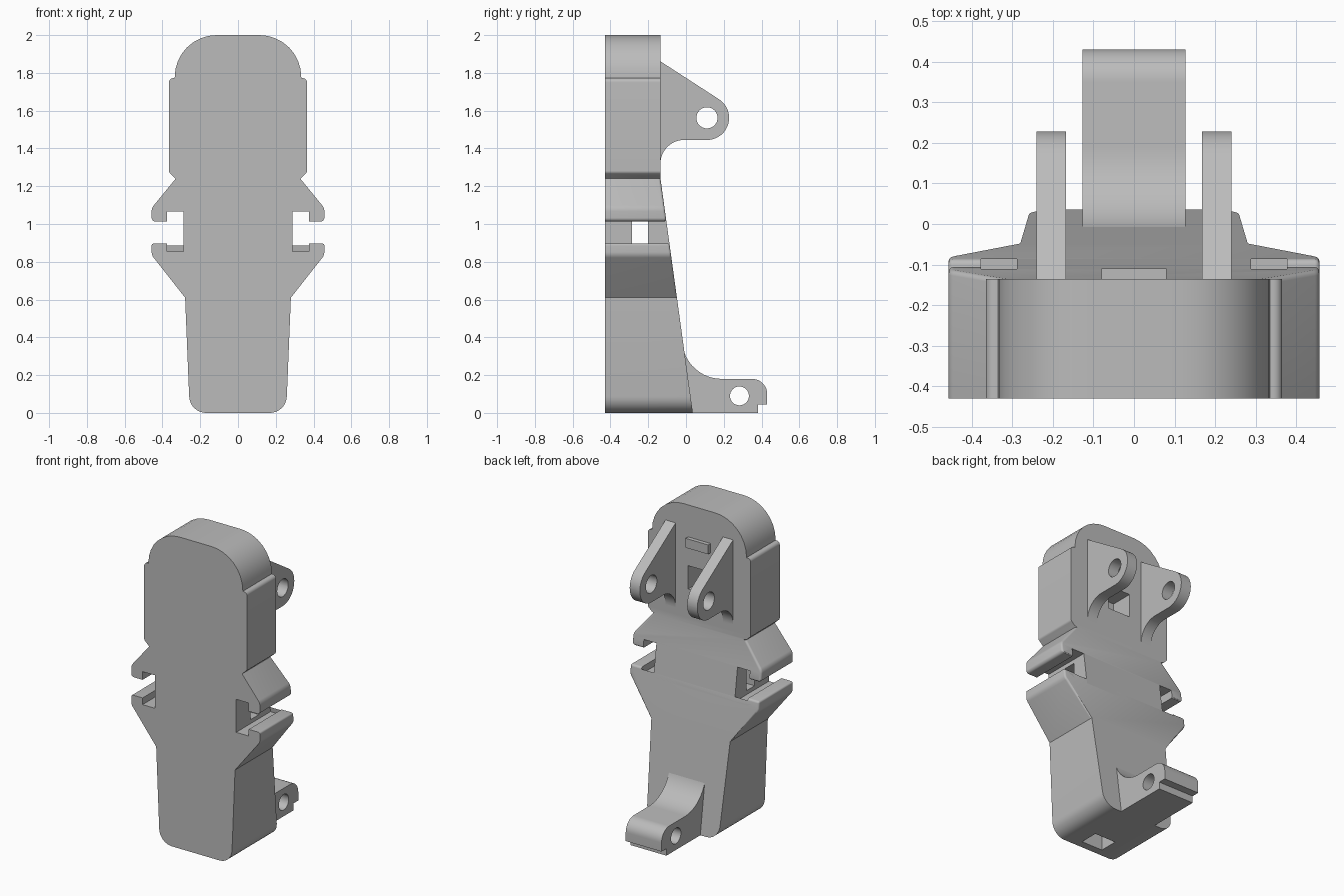
import bpy, bmesh, math
from mathutils import Vector

cube = bpy.data.objects.get("Cube")
if cube:
    bpy.data.objects.remove(cube, do_unlink=True)

grey = bpy.data.materials.new("plain grey")
grey.use_nodes = True
grey.diffuse_color = (0.5, 0.5, 0.5, 1)
grey.node_tree.nodes["Principled BSDF"].inputs["Base Color"].default_value = (0.5, 0.5, 0.5, 1)


def rounded(points, steps=8):
    """Turn corners (a, b, optional radius) into a filleted outline."""
    out = []
    for i, p in enumerate(points):
        c = Vector(p[:2])
        if len(p) < 3:
            out.append(c)
            continue
        d1 = (Vector(points[i - 1][:2]) - c).normalized()
        d2 = (Vector(points[(i + 1) % len(points)][:2]) - c).normalized()
        half, r = d1.angle(d2) / 2, p[2]
        t = r / math.tan(half)
        mid = c + (d1 + d2).normalized() * (r / math.sin(half))
        a, b = (c + d1 * t - mid).normalized(), (c + d2 * t - mid).normalized()
        out += [mid + a.slerp(b, k / steps) * r for k in range(steps + 1)]
    return out


def add_object(name, bm):
    bmesh.ops.recalc_face_normals(bm, faces=bm.faces)
    mesh = bpy.data.meshes.new(name)
    bm.to_mesh(mesh)
    bm.free()
    mesh.materials.append(grey)
    obj = bpy.data.objects.new(name, mesh)
    bpy.context.collection.objects.link(obj)
    return obj


def plate(name, outline, x0, x1):
    """Extrude a (y, z) outline along x."""
    bm = bmesh.new()
    face = bm.faces.new([bm.verts.new((x0, p.x, p.y)) for p in outline])
    new = bmesh.ops.extrude_face_region(bm, geom=[face])["geom"]
    bmesh.ops.translate(bm, verts=[g for g in new if isinstance(g, bmesh.types.BMVert)],
                        vec=(x1 - x0, 0, 0))
    return add_object(name, bm)


def box(name, x0, x1, y0, y1, z0, z1):
    return plate(name, [Vector(p) for p in ((y0, z0), (y1, z0), (y1, z1), (y0, z1))], x0, x1)


def pin(y, z, r):
    ring = [Vector((y + r * math.cos(k * math.tau / 32), z + r * math.sin(k * math.tau / 32)))
            for k in range(32)]
    return plate("hole_cutter", ring, -0.5, 0.5)


def cut(obj, cutters):
    """Subtract the cutters, keep the result and drop the helpers."""
    for c in cutters:
        c.hide_render = True
        mod = obj.modifiers.new("cut", 'BOOLEAN')
        mod.operation, mod.solver, mod.object = 'DIFFERENCE', 'EXACT', c
    bpy.context.view_layer.update()
    graph = bpy.context.evaluated_depsgraph_get()
    mesh = bpy.data.meshes.new_from_object(obj.evaluated_get(graph))
    obj.modifiers.clear()
    obj.data = mesh
    for c in cutters:
        bpy.data.objects.remove(c, do_unlink=True)


# Body outline, right half from bottom to top, then mirrored
FRONT, BACK, CREASE = -0.43, -0.135, 1.24
half = [(0.255, 0, 0.09), (0.28, 0.61), (0.457, 0.835, 0.05), (0.457, 0.897, 0.012),
        (0.377, 0.897), (0.377, 0.854), (0.288, 0.854), (0.288, 1.066), (0.377, 1.066),
        (0.377, 1.013), (0.457, 1.013, 0.02), (0.457, 1.085, 0.05), (0.33, CREASE),
        (0.365, 1.273, 0.02), (0.365, 1.772, 0.022), (0.335, 1.772), (0.335, 2, 0.222)]
outline = rounded(half + [(-p[0], *p[1:]) for p in reversed(half)])


def back_y(z):
    return BACK + max(0, CREASE - z) * 0.138


bm = bmesh.new()
front = [bm.verts.new((p.x, FRONT, p.y)) for p in outline]
back = [bm.verts.new((p.x, back_y(p.y), p.y)) for p in outline]
bm.faces.new(front)
# The back is split at the crease into an upright and a sloping face
at = [i for i, p in enumerate(outline) if abs(p.y - CREASE) < 1e-4]
bm.faces.new(back[at[0]:at[1] + 1])
bm.faces.new(back[at[1]:] + back[:at[0] + 1])
for i in range(len(outline)):
    bm.faces.new((front[i - 1], front[i], back[i], back[i - 1]))
bmesh.ops.recalc_face_normals(bm, faces=bm.faces)
# Soften the front rim and the back rim of the side clips
rim = []
for e in bm.edges:
    a, b = (v.co for v in e.verts)
    if a.y == FRONT and b.y == FRONT:
        rim.append(e)
    elif a.y > FRONT and b.y > FRONT and a.x * b.x > 0 and max(abs(a.x), abs(b.x)) > 0.38:
        rim.append(e)
bmesh.ops.bevel(bm, geom=rim, offset=0.012, segments=3, profile=0.5, affect='EDGES',
                clamp_overlap=False)
body = add_object("body", bm)

# Cross tunnel, rear latch window and bottom socket
cut(body, [box("tunnel_cutter", -0.34, 0.34, -0.285, -0.2, 0.88, 1.04),
           box("window_cutter", -0.08, 0.08, -0.28, 0, 1.46, 1.61),
           box("socket_cutter", -0.075, 0.075, -0.38, -0.26, -0.1, 0.12)])

# Small tab above the window
tab = box("rear_tab", -0.08, 0.08, -0.15, -0.11, 1.735, 1.795)

# Pair of upper hinge lugs
lug_shape = rounded([(-0.16, 1.877), (0.228, 1.626, 0.116), (0.228, 1.445, 0.116),
                     (-0.135, 1.445, 0.125), (-0.135, 1.31), (-0.16, 1.31)], 12)
lugs = []
for side, x in (("right", -0.24), ("left", 0.168)):
    lug = plate(side + "_hinge_lug", lug_shape, x, x + 0.072)
    cut(lug, [pin(0.111, 1.562, 0.056)])
    lugs.append(lug)

# Lower hinge foot with a stepped lip
foot_shape = rounded([(-0.1, 0), (0.38, 0), (0.38, 0.045), (0.43, 0.045), (0.43, 0.18, 0.08),
                      (0.005, 0.18, 0.21), (-0.024, 0.4), (-0.1, 0.4)], 12)
foot = plate("hinge_foot", foot_shape, -0.127, 0.127)
cut(foot, [pin(0.283, 0.09, 0.05)])

# Smooth the rounded areas and keep the edges crisp
bpy.ops.object.select_all(action='DESELECT')
for obj in [body, tab, foot] + lugs:
    obj.select_set(True)
bpy.context.view_layer.objects.active = body
bpy.ops.object.shade_smooth_by_angle(angle=math.radians(32))
